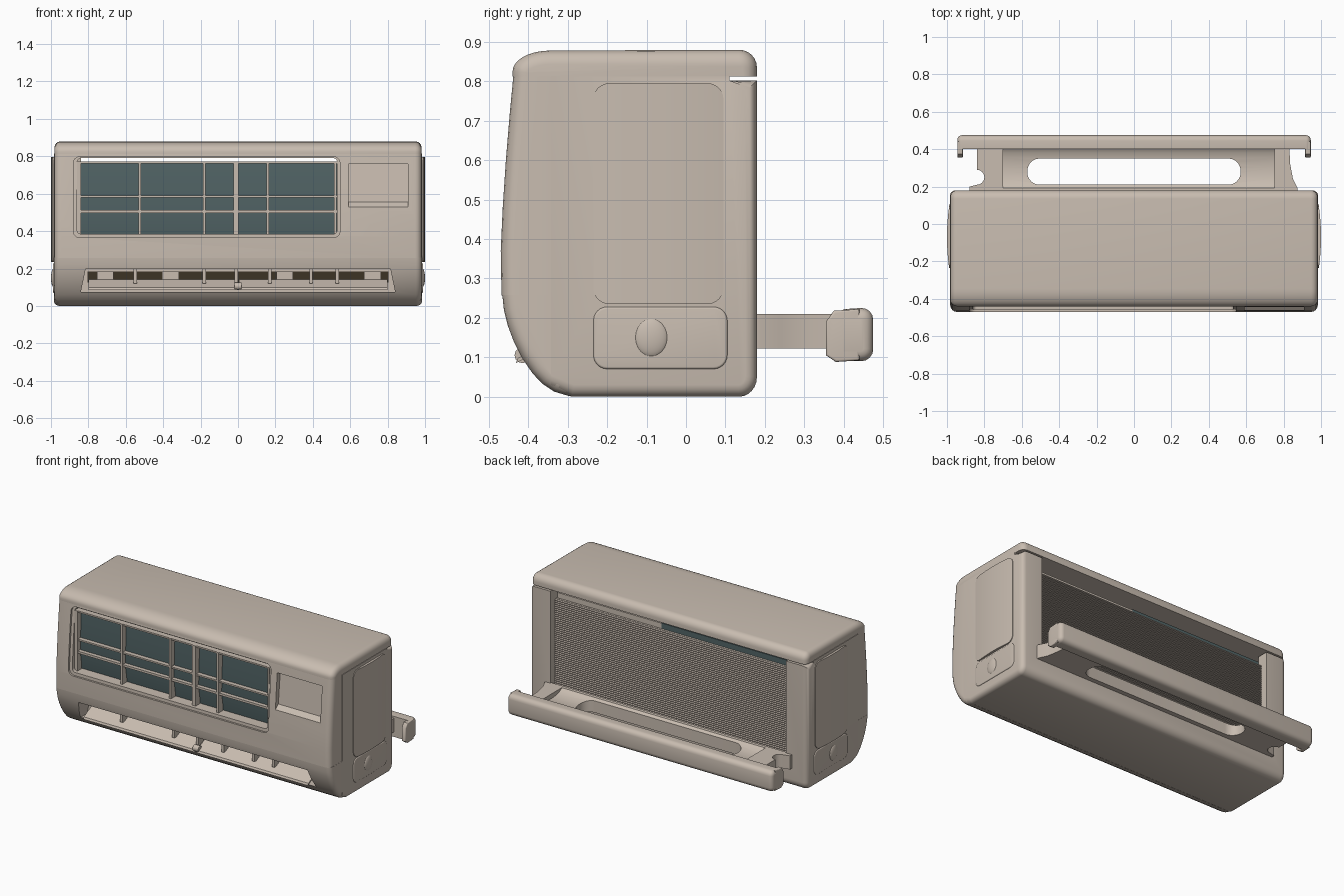
import bpy, bmesh, math
from mathutils import Vector

if "Cube" in bpy.data.objects:
    bpy.data.objects.remove(bpy.data.objects["Cube"])

def material(name, rgb):
    m = bpy.data.materials.new(name)
    m.diffuse_color = (*rgb, 1)
    m.use_nodes = True
    m.node_tree.nodes["Principled BSDF"].inputs["Base Color"].default_value = m.diffuse_color
    return m

BEIGE = material("warm beige plastic", (0.58, 0.505, 0.435))
TEAL = material("dark teal coil", (0.085, 0.13, 0.135))
BROWN = material("dark brown interior", (0.045, 0.033, 0.018))

def prism(name, pts, axis, lo, hi, mat=BEIGE, bevel=0, nb=None):
    """Extrude a 2D outline along an axis; bevel the first nb rim edges of both ends."""
    place = {'x': lambda u, v, w: (w, u, v), 'y': lambda u, v, w: (u, w, v),
             'z': lambda u, v, w: (u, v, w)}[axis]
    bm, n = bmesh.new(), len(pts)
    a = [bm.verts.new(place(u, v, lo)) for u, v in pts]
    b = [bm.verts.new(place(u, v, hi)) for u, v in pts]
    bm.faces.new(a)
    bm.faces.new(b[::-1])
    for i in range(n):
        j = (i + 1) % n
        bm.faces.new((a[j], a[i], b[i], b[j]))
    bmesh.ops.recalc_face_normals(bm, faces=bm.faces)
    if bevel:
        rim = [bm.edges.get((r[i], r[(i + 1) % n])) for r in (a, b) for i in range(n if nb is None else nb)]
        bmesh.ops.bevel(bm, geom=rim, offset=bevel, segments=4, profile=0.5,
                        affect='EDGES', clamp_overlap=False)
    me = bpy.data.meshes.new(name)
    bm.to_mesh(me)
    bm.free()
    me.materials.append(mat)
    ob = bpy.data.objects.new(name, me)
    bpy.context.collection.objects.link(ob)
    return ob

def rr(u0, u1, v0, v1, r, n=6):
    """Rounded rectangle outline."""
    out = []
    for k, (cu, cv) in enumerate(((u1 - r, v1 - r), (u0 + r, v1 - r), (u0 + r, v0 + r), (u1 - r, v0 + r))):
        out += arc(cu, cv, r, r, 90 * k, 90 * k + 90, n)
    return out

def box(name, x0, x1, y0, y1, z0, z1, mat=BEIGE):
    return prism(name, [(x0, y0), (x1, y0), (x1, y1), (x0, y1)], 'z', z0, z1, mat)

def arc(cu, cv, ru, rv, d0, d1, n=6):
    ts = [math.radians(d0 + (d1 - d0) * i / n) for i in range(n + 1)]
    return [(cu + ru * math.cos(t), cv + rv * math.sin(t)) for t in ts]

def cut(ob, cutters, op='DIFFERENCE'):
    for c in cutters:
        c.hide_render = True
        m = ob.modifiers.new("cut", 'BOOLEAN')
        m.object, m.operation, m.solver = c, op, 'EXACT'
    dg = bpy.context.evaluated_depsgraph_get()
    me = bpy.data.meshes.new_from_object(ob.evaluated_get(dg))
    ob.modifiers.clear()
    ob.data = me
    for c in cutters:
        bpy.data.objects.remove(c)

W = 0.985

# Main casing: hollow, open at front and top, with a large rear opening
pts = [(0.11, 0.802), (0.18, 0.802)] + arc(0.135, 0.05, 0.045, 0.05, 0, -90) + [(-0.29, 0.0), (-0.343, 0.022)]
casing = prism("casing", pts + [(-0.343, 0.814), (0.11, 0.814)], 'x', -W, W, BEIGE, 0.03, len(pts) - 1)
cut(casing, [box("cavity", -0.9, 0.9, -0.6, 0.11, 0.04, 1),
             box("rear_opening", -0.84, 0.84, 0.05, 0.4, 0.18, 1)])

# Top cap
pts = [(0.18, 0.812)] + arc(0.135, 0.835, 0.045, 0.045, 0, 90) \
    + arc(-0.345, 0.825, 0.095, 0.053, 90, 180, 8) + [(-0.44, 0.812)]
prism("top_cap", pts, 'x', -W + 0.003, W - 0.003, BEIGE, 0.035, len(pts) - 1)

# Front panel with grille window, following rim ledge and display recess
face = [(-0.438, 0.814), (-0.447, 0.72), (-0.457, 0.60), (-0.465, 0.48), (-0.47, 0.37), (-0.468, 0.256)]
panel = prism("front_panel", face + [(-0.335, 0.256), (-0.335, 0.814)], 'x', -W + 0.003, W - 0.003, BEIGE, 0.035, len(face) - 1)
rim = prism("rim_cut", [(u + 0.012, v) for u, v in face] + [(-0.6, 0.256), (-0.6, 0.814)], 'x', -0.95, 0.95)
cut(rim, [prism("rim_outline", rr(-0.88, 0.545, 0.365, 0.798, 0.035), 'y', -0.8, -0.2)], 'INTERSECT')
cut(panel, [rim, prism("window_cut", rr(-0.86, 0.53, 0.385, 0.79, 0.02), 'y', -0.7, -0.2),
            prism("display_cut", [(-0.6, 0.525), (-0.467, 0.525), (-0.432, 0.555), (-0.412, 0.76), (-0.6, 0.76)],
                  'x', 0.59, 0.91)])

# Lower chin with the air outlet
pts = [(-0.466, 0.258), (-0.462, 0.22), (-0.452, 0.18), (-0.437, 0.14), (-0.417, 0.10),
       (-0.39, 0.06), (-0.365, 0.033), (-0.335, 0.013), (-0.295, 0.001)]
chin = prism("chin", pts + [(-0.295, 0.035), (-0.335, 0.05), (-0.335, 0.258)], 'x', -W + 0.002, W - 0.002,
             BEIGE, 0.032, len(pts) - 1)
cut(chin, [prism("outlet_cut", [(-0.84, 0.075), (0.84, 0.075), (0.815, 0.198), (-0.815, 0.198)], 'y', -0.7, -0.2)])

# Outlet interior, flap and vanes
box("outlet_back", -0.88, 0.88, -0.335, -0.32, 0.045, 0.25)
box("outlet_dark_slot", -0.805, 0.805, -0.341, -0.334, 0.125, 0.185, BROWN)
for x0, x1 in ((-0.8, -0.005), (0.005, 0.8)):
    prism("outlet_flap", [(-0.432, 0.085), (-0.426, 0.098), (-0.345, 0.14), (-0.34, 0.13)], 'x', x0, x1)
for x in (-0.55, -0.18, -0.01, 0.17, 0.39, 0.53):
    box("outlet_vane", x - 0.009, x + 0.009, -0.40, -0.335, 0.12, 0.198)
for x in (-0.71, -0.36, 0.25, 0.72):
    box("outlet_deflector", x - 0.045, x + 0.045, -0.35, -0.33, 0.14, 0.185)
prism("flap_pivot", arc(-0.415, 0.105, 0.02, 0.02, 0, 330, 11), 'x', -0.02, 0.02)

# Heat exchanger coil behind the grille
prism("coil_front", [(-0.385, 0.375), (-0.405, 0.5), (-0.395, 0.772), (-0.33, 0.772), (-0.33, 0.375)],
      'x', -0.865, 0.535, TEAL)
box("coil_rear", -0.84, 0.1, -0.33, 0.108, 0.3, 0.768, TEAL)
box("electronics_box", 0.1, 0.84, -0.3, 0.105, 0.25, 0.765)

# Window grille bars
for x, w in ((-0.85, 0.02), (-0.525, 0.012), (-0.18, 0.014), (-0.01, 0.026), (0.16, 0.014), (0.52, 0.014)):
    box("grille_upright", x - w / 2, x + w / 2, -0.435, -0.39, 0.385, 0.772)
for z, h in ((0.585, 0.01), (0.505, 0.014), (0.767, 0.01)):
    box("grille_rail", -0.86, 0.53, -0.43, -0.39, z - h / 2, z + h / 2)

# Rear ribbed screen (saw-tooth profile)
n, z0, z1 = 44, 0.18, 0.735
step = (z1 - z0) / n
teeth = []
for i in range(n):
    z = z0 + i * step
    teeth += [(0.126, z), (0.137, z + step * 0.3), (0.137, z + step * 0.65), (0.126, z + step * 0.8)]
prism("rear_screen", [(0.112, z0)] + teeth + [(0.126, z1), (0.112, z1)], 'x', -0.845, 0.845)

# Side panels, lower plates and knobs
for s, side in ((1, "right"), (-1, "left")):
    lo, hi = sorted((s * 0.95, s * 1.05))
    door = prism(side + "_door", rr(-0.235, 0.095, 0.235, 0.795, 0.04), 'x', lo, hi)
    bulge = [(s * (1.0 - 0.014 * (t / 6) ** 2), -0.07 + t * 0.03) for t in range(-6, 7)]
    cut(door, [prism("bulge_shape", bulge + [(s * 0.96, 0.11), (s * 0.96, -0.25)], 'z', 0.2, 0.82)], 'INTERSECT')
    lo, hi = sorted((s * 0.96, s * 0.99))
    prism(side + "_lower_plate", rr(-0.235, 0.105, 0.07, 0.228, 0.035), 'x', lo, hi, BEIGE, 0.006)
    bpy.ops.mesh.primitive_uv_sphere_add(segments=24, ring_count=12, radius=1, location=(s * 0.985, -0.088, 0.15))
    knob = bpy.context.object
    knob.name = side + "_knob"
    knob.scale = (0.015, 0.043, 0.05)
    knob.data.materials.append(BEIGE)

# Rear mounting bracket: slotted shelf with bitten left edge
outline = [(-0.88, 0.17), (-0.88, 0.2), (-0.84, 0.21)] + arc(-0.84, 0.25, 0.04, 0.04, -90, 90, 8) \
    + [(-0.84, 0.42), (0.83, 0.42), (0.835, 0.32), (0.85, 0.24), (0.875, 0.19), (0.875, 0.17)]
shelf = prism("bracket_shelf", outline, 'z', 0.122, 0.21)
cut(shelf, [prism("slot_cut", rr(-0.57, 0.57, 0.21, 0.35, 0.065), 'z', 0, 0.5),
            prism("trough_cut", arc(0.30, 0.225, 0.115, 0.045, 180, 360, 12), 'x', -0.7, 0.75)])

# Rear grip bar with hooked ends
bar = [(0.40, 0.09)] + arc(0.445, 0.12, 0.03, 0.03, -90, 0, 4) \
    + arc(0.445, 0.195, 0.03, 0.03, 0, 90, 4) + [(0.40, 0.222)]
prism("grip_bar", bar, 'x', -0.945, 0.945, BEIGE, 0.025, len(bar) - 1)
for s in (1, -1):
    lo, hi = sorted((s * 0.915, s * 0.945))
    prism("grip_hook", [(0.355, 0.105), (0.38, 0.088), (0.44, 0.092), (0.44, 0.222), (0.375, 0.218), (0.355, 0.19)],
          'x', lo, hi, BEIGE, 0.006)

# Smooth shading with crisp edges
bpy.ops.object.select_all(action='DESELECT')
for ob in bpy.context.scene.objects:
    if ob.type == 'MESH':
        ob.select_set(True)
        bpy.context.view_layer.objects.active = ob
bpy.ops.object.shade_smooth_by_angle(angle=math.radians(35))
